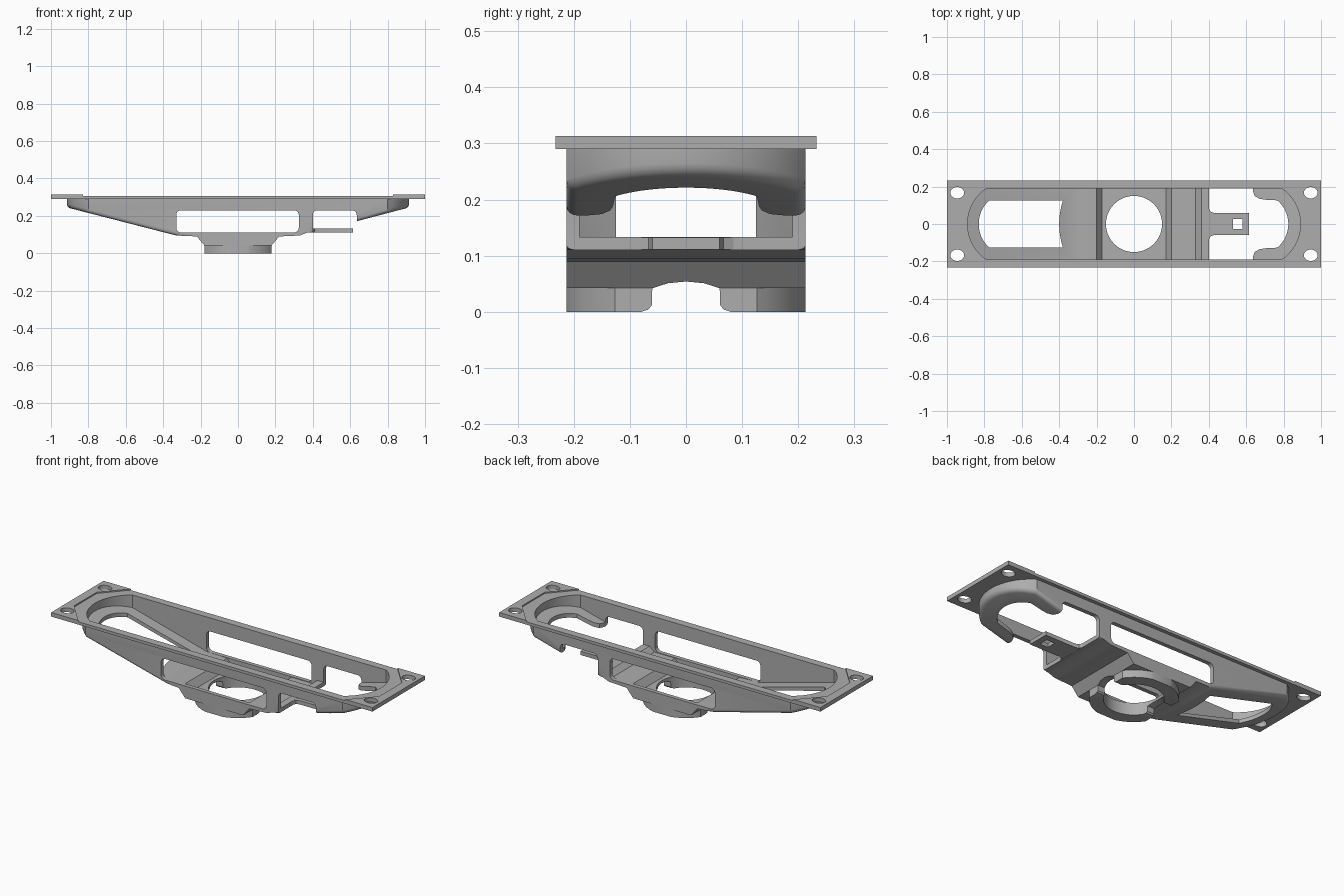
import bpy, bmesh, math
from mathutils import Vector

cube = bpy.data.objects.get("Cube")
if cube:
    bpy.data.objects.remove(cube, do_unlink=True)

grey = bpy.data.materials.new("mid grey")
grey.use_nodes = True
colour = (0.42, 0.42, 0.42, 1)
grey.diffuse_color = colour
grey.node_tree.nodes["Principled BSDF"].inputs["Base Color"].default_value = colour


def prism(name, points, low, high, axis="Z"):
    """Extrude an outline: XY outline along Z, XZ along Y, or YZ along X."""
    place = {"Z": lambda a, b, c: (a, b, c),
             "Y": lambda a, b, c: (a, c, b),
             "X": lambda a, b, c: (c, a, b)}[axis]
    bm = bmesh.new()
    face = bm.faces.new([bm.verts.new(place(a, b, low)) for a, b in points])
    moved = bmesh.ops.extrude_face_region(bm, geom=[face])["geom"]
    step = Vector(place(0, 0, high - low))
    bmesh.ops.translate(bm, vec=step, verts=[v for v in moved if isinstance(v, bmesh.types.BMVert)])
    bmesh.ops.recalc_face_normals(bm, faces=bm.faces)
    mesh = bpy.data.meshes.new(name)
    bm.to_mesh(mesh)
    bm.free()
    mesh.materials.append(grey)
    obj = bpy.data.objects.new(name, mesh)
    bpy.context.collection.objects.link(obj)
    return obj


def combine(obj, tool, operation="DIFFERENCE"):
    """Apply a boolean and throw the tool away."""
    mod = obj.modifiers.new("cut", "BOOLEAN")
    mod.operation, mod.object, mod.solver = operation, tool, "EXACT"
    bpy.context.view_layer.update()
    result = bpy.data.meshes.new_from_object(obj.evaluated_get(bpy.context.evaluated_depsgraph_get()))
    obj.modifiers.clear()
    obj.data = result
    bpy.data.objects.remove(tool, do_unlink=True)


def arc(cx, cy, r, start, end, steps=24, squash=1):
    angles = [math.radians(start + (end - start) * i / steps) for i in range(steps + 1)]
    return [(cx + r * math.cos(a), cy + r * squash * math.sin(a)) for a in angles]


def ellipse(cx, cy, r, squash=1, steps=48):
    return arc(cx, cy, r, 0, 360 - 360 / steps, steps - 1, squash)


def rounded(x0, x1, z0, z1, r):
    return (arc(x1 - r, z1 - r, r, 0, 90, 6) + arc(x0 + r, z1 - r, r, 90, 180, 6)
            + arc(x0 + r, z0 + r, r, 180, 270, 6) + arc(x1 - r, z0 + r, r, 270, 360, 6))


def capsule(r, half):
    """Long plan outline with shallow round ends."""
    t = math.degrees(math.asin(half / r))
    return arc(0.66, 0, r, -t, t) + arc(-0.66, 0, r, 180 - t, 180 + t)


# Tub: side profile trimmed to the round-ended plan
outer = [(-0.95, 0.29), (-0.95, 0.254), (-0.33, 0.095), (-0.22, 0.09), (-0.18, 0.042),
         (0.18, 0.042), (0.22, 0.09), (0.33, 0.095), (0.37, 0.11), (0.4, 0.11),
         (0.95, 0.254), (0.95, 0.29)]
tub = prism("tub", outer, -0.3, 0.3, "Y")
combine(tub, prism("plan", capsule(0.255, 0.213), -0.1, 0.5), "INTERSECT")

# Rounded lower edge around both ends
bm = bmesh.new()
bm.from_mesh(tub.data)
rim = []
for e in bm.edges:
    if len(e.link_faces) == 2 and abs(sum(v.co.x for v in e.verts)) > 0.84:
        slopes = sorted(f.normal.z for f in e.link_faces)
        if slopes[0] < -0.5 and abs(slopes[1]) < 0.1:
            rim.append(e)
bmesh.ops.bevel(bm, geom=rim, offset=0.02, segments=4, profile=0.5, affect="EDGES", clamp_overlap=False)
bm.to_mesh(tub.data)
bm.free()

# Hollow interior
inner = [(-0.95, 0.4), (-0.95, 0.278), (-0.33, 0.112), (-0.2, 0.108), (-0.17, 0.068),
         (0.17, 0.068), (0.2, 0.108), (0.33, 0.108), (0.36, 0.133), (0.4, 0.133),
         (0.95, 0.278), (0.95, 0.4)]
cavity = prism("cavity", inner, -0.3, 0.3, "Y")
combine(cavity, prism("plan", capsule(0.23, 0.19), -0.1, 0.5), "INTERSECT")
combine(tub, cavity)

# Side windows, the second one open at the bottom
combine(tub, prism("window", rounded(-0.33, 0.325, 0.111, 0.23, 0.025), -0.4, 0.4, "Y"))
combine(tub, prism("window", rounded(0.4, 0.635, -0.2, 0.23, 0.025), -0.4, 0.4, "Y"))

# Floor openings: long slot, hooked end and central bore
t = math.degrees(math.asin(0.125 / 0.17))
s = math.degrees(math.asin(0.125 / 0.4))
combine(tub, prism("slot", arc(-0.66, 0, 0.17, 180 - t, 180 + t) + arc(0, 0, 0.4, 180 + s, 180 - s, 12),
                   -0.1, 0.4))
hook = [(0.7, 0.13), (0.67, 0.135), (0.645, 0.15), (0.636, 0.175), (0.6, 0.175)]
combine(tub, prism("hook", arc(0.66, 0, 0.165, -50, 50) + hook + [(x, -y) for x, y in reversed(hook)],
                   -0.1, 0.4))
combine(tub, prism("bore", ellipse(0, 0, 0.15), -0.1, 0.4))

# Collar under the tub, with flat sides
collar = prism("collar", ellipse(0, 0, 0.22, steps=64), 0, 0.048)
combine(collar, prism("trim", [(-0.18, -0.213), (0.18, -0.213), (0.18, 0.213), (-0.18, 0.213)], -0.1, 0.2),
        "INTERSECT")
combine(collar, prism("bore", ellipse(0, 0, 0.15), -0.1, 0.4))

# Arched channel through the collar, flared at its foot
half = [(0.08, -0.02), (0.08, 0), (0.067, 0.004), (0.061, 0.012), (0.06, 0.042), (0.032, 0.051)]
channel = half + [(0, 0.054)] + [(-y, z) for y, z in reversed(half)]
for part in (tub, collar):
    combine(part, prism("channel", channel, -0.3, 0.3, "X"))

# Top flange with mounting holes and raised end plates
flange = prism("flange", [(-1, -0.233), (1, -0.233), (1, 0.233), (-1, 0.233)], 0.29, 0.306)
combine(flange, prism("opening", capsule(0.23, 0.19), 0.2, 0.4))
plates = []
for side, name in ((1, "left_end_plate"), (-1, "right_end_plate")):
    outline = [(1, -0.233), (1, 0.233), (0.83, 0.233), (0.95, 0.1), (0.95, -0.1), (0.83, -0.233)]
    plates.append(prism(name, [(side * x, y) for x, y in outline], 0.306, 0.313))
    for y in (-0.167, 0.167):
        for part in (flange, plates[-1]):
            combine(part, prism("screw_hole", ellipse(side * 0.945, y, 0.037, 0.82, 32), 0.2, 0.4))

# Cable tab with a square hole and filleted root
root = [(0.39, 0.085), (0.4, 0.085), (0.408, 0.067), (0.425, 0.06), (0.615, 0.06)]
tab = prism("cable_tab", root + [(x, -y) for x, y in reversed(root)], 0.111, 0.1325)
combine(tab, prism("square_hole", [(0.53, -0.026), (0.58, -0.026), (0.58, 0.026), (0.53, 0.026)], 0, 0.3))

# Smooth curved walls, keep edges sharp
bpy.ops.object.select_all(action="DESELECT")
for obj in [tub, collar, flange, tab] + plates:
    obj.select_set(True)
    bpy.context.view_layer.objects.active = obj
bpy.ops.object.shade_smooth_by_angle(angle=math.radians(30))
